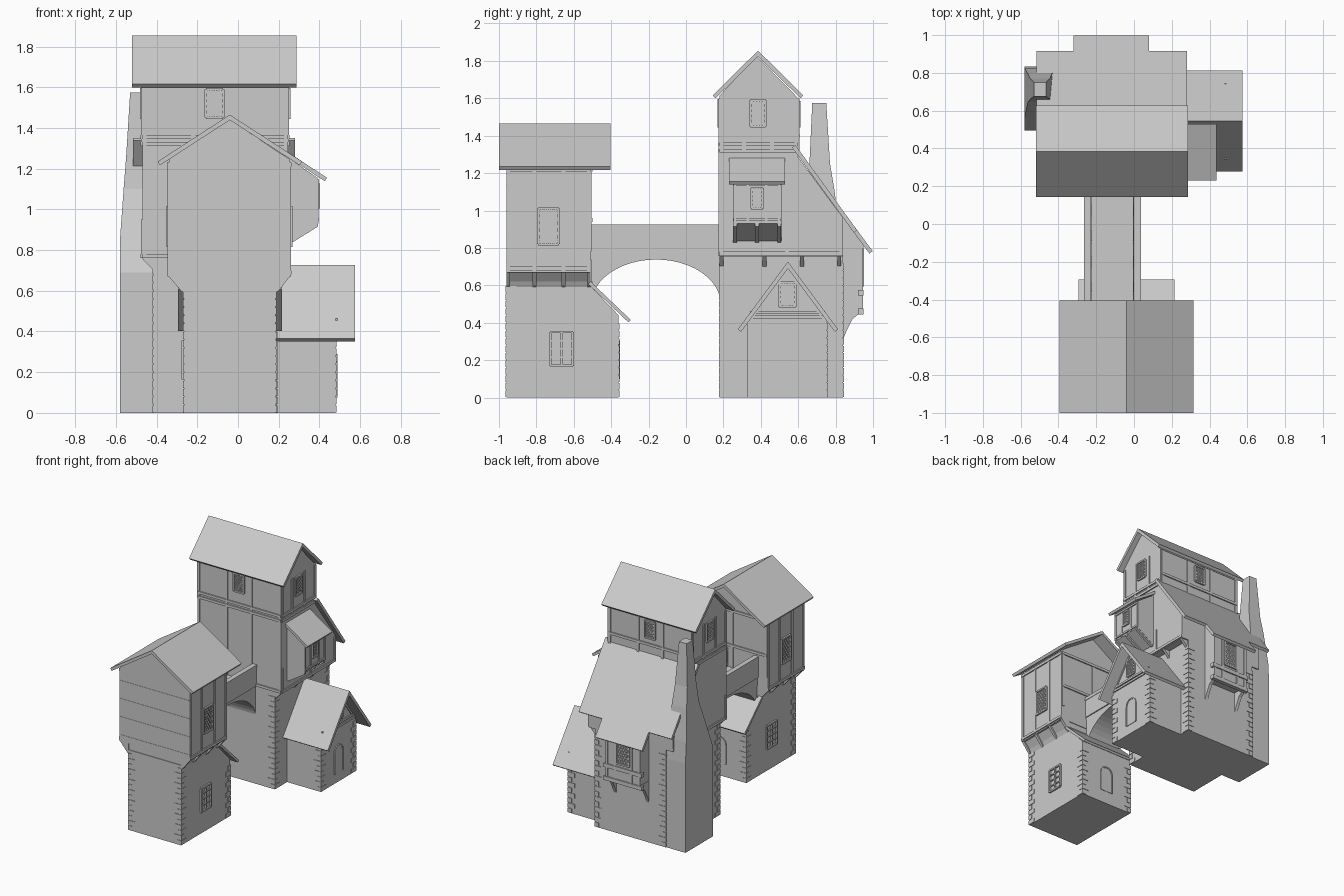
import bpy, bmesh, math
from mathutils import Vector

if "Cube" in bpy.data.objects:
    bpy.data.objects.remove(bpy.data.objects["Cube"], do_unlink=True)

grey = bpy.data.materials.new("plain grey")
grey.use_nodes = True
grey.diffuse_color = (0.6, 0.6, 0.6, 1)
grey.node_tree.nodes["Principled BSDF"].inputs["Base Color"].default_value = grey.diffuse_color


def finish(name, bm):
    bmesh.ops.recalc_face_normals(bm, faces=bm.faces)
    mesh = bpy.data.meshes.new(name)
    bm.to_mesh(mesh)
    bm.free()
    mesh.materials.append(grey)
    bpy.context.collection.objects.link(bpy.data.objects.new(name, mesh))


def loft(bm, rings):
    """Closed solid through rings of equal point count."""
    rows = [[bm.verts.new(p) for p in r] for r in rings]
    n = len(rows[0])
    for a, b in zip(rows, rows[1:]):
        for i in range(n):
            j = (i + 1) % n
            bm.faces.new((a[i], a[j], b[j], b[i]))
    bm.faces.new(rows[0][::-1])
    bm.faces.new(rows[-1])


def extrude(bm, axis, profile, lo, hi):
    """Profile of (other axis, z) swept along x or y."""
    put = (lambda s, p: (s, p[0], p[1])) if axis == "x" else (lambda s, p: (p[0], s, p[1]))
    loft(bm, [[put(s, p) for p in profile] for s in (lo, hi)])


def prism(name, axis, profile, lo, hi):
    bm = bmesh.new()
    extrude(bm, axis, profile, lo, hi)
    finish(name, bm)


def add_box(bm, x0, x1, y0, y1, z0, z1):
    extrude(bm, "x", [(y0, z0), (y1, z0), (y1, z1), (y0, z1)], x0, x1)


def slab(name, axis, top, eave, lo, hi, t=0.022):
    """Sloped roof sheet hanging below the line from top to eave."""
    a, b = Vector(top), Vector(eave)
    d = (b - a).normalized()
    n = Vector((-d.y, d.x))
    if n.y > 0:
        n = -n
    prism(name, axis, [a, b, b + n * t, a + n * t], lo, hi)


def gable_roof(name, axis, ridge, half, drop, lo, hi, t=0.022):
    c, z = ridge
    k = t / math.hypot(half, drop)
    e, f = half - k * drop, z - drop - k * half
    inner = z - t * math.hypot(half, drop) / half
    prism(name, axis, [(c - half, z - drop), (c, z), (c + half, z - drop),
                       (c + e, f), (c, inner), (c - e, f)], lo, hi)


# A wall is (axis, direction, position); u runs along it, v is height
def strip(bm, wall, p, q, w=0.02, d=0.006):
    axis, sign, pos = wall
    p, q = Vector(p), Vector(q)
    t = (q - p).normalized()
    s = Vector((-t.y, t.x)) * w / 2
    extrude_to = sorted((pos - sign * 0.002, pos + sign * d))
    extrude(bm, axis, [p - s, q - s, q + s, p + s], *extrude_to)


def frame(name, wall, posts, rails, lo, hi, w=0.02, braces=()):
    bm = bmesh.new()
    for u in posts:
        strip(bm, wall, (u, lo), (u, hi), w)
    for z in rails:
        strip(bm, wall, (posts[0] - w / 2, z), (posts[-1] + w / 2, z), w, 0.009)
    for p, q in braces:
        strip(bm, wall, p, q, w)
    finish(name, bm)


def window(name, wall, u, z0, w, h, lattice=True):
    bm = bmesh.new()
    at = lambda a, b: (u + (a - 0.5) * w, z0 + b * h)
    for a in (0, 1):
        strip(bm, wall, at(a, 0), at(a, 1), 0.012, 0.012)
        strip(bm, wall, at(0, a), at(1, a), 0.012, 0.012)
    if lattice:
        n = 5
        for i in range(1, 2 * n):
            c = i / n
            a, b = max(0, c - 1), min(1, c)
            strip(bm, wall, at(a, b), at(b, a), 0.004, 0.006)
            strip(bm, wall, at(1 - a, b), at(1 - b, a), 0.004, 0.005)
    else:
        strip(bm, wall, at(0.5, 0), at(0.5, 1), 0.014, 0.01)
        for i in range(1, 4):
            strip(bm, wall, at(0, i / 4), at(1, i / 4), 0.008, 0.008)
    finish(name, bm)


def arch(name, wall, u, z0, w, h):
    """Round-topped opening with a thin surround and a panel."""
    bm = bmesh.new()
    r = w / 2
    pts = [(u - r, z0)] + [(u - r * math.cos(a * math.pi / 10), z0 + h - r + r * math.sin(a * math.pi / 10))
                           for a in range(11)] + [(u + r, z0)]
    for p, q in zip(pts, pts[1:]):
        strip(bm, wall, p, q, 0.01, 0.008)
    extrude(bm, wall[0], pts, *sorted((wall[2] - 0.002, wall[2] + wall[1] * 0.003)))
    finish(name, bm)


def quoins(name, corners, top):
    bm = bmesh.new()
    for x, y, sx, sy in corners:
        for i in range(int(top / 0.04)):
            a, b = (0.055, 0.03) if i % 2 else (0.03, 0.055)
            xs = sorted((x + sx * 0.004, x - sx * a))
            ys = sorted((y + sy * 0.004, y - sy * b))
            add_box(bm, *xs, *ys, i * 0.04 + 0.003, i * 0.04 + 0.037)
    finish(name, bm)


def block(name, *dims):
    bm = bmesh.new()
    add_box(bm, *dims)
    finish(name, bm)


def brackets(name, axis, profile, places, w=0.02):
    bm = bmesh.new()
    for c in places:
        extrude(bm, axis, profile, c - w / 2, c + w / 2)
    finish(name, bm)


# Small front tower
prism("front_tower_stone", "x", [(-.96, 0), (-.36, 0), (-.36, .44), (-.5, .585), (-.5, .62), (-.96, .62)], -.265, .185)
slab("front_tower_lean_to_roof", "x", (-.51, .62), (-.295, .415), -.295, .215, 0.018)
quoins("front_tower_quoins", [(.185, -.96, 1, -1), (-.265, -.96, -1, -1)], .6)
quoins("lean_to_quoins", [(.185, -.36, 1, 1), (-.265, -.36, -1, 1)], .42)
prism("front_tower_jetty", "y", [(-.265, .59), (.185, .59), (.2, .62), (.245, .675), (-.325, .675), (-.28, .62)], -.955, -.515)
prism("front_tower_timber_storey", "y", [(-.34, .67), (.255, .67), (.255, 1.245), (-.04, 1.44), (-.34, 1.245)], -.96, -.51)
gable_roof("front_tower_roof", "y", (-.04, 1.465), .355, .23, -1, -.405)
for side, sign, x, base in (("left", 1, .255, .185), ("right", -1, -.34, -.265)):
    wall = ("x", sign, x)
    frame("front_tower_frame_" + side, wall, (-.95, -.81, -.655, -.52), (.69, 1.22), .67, 1.23)
    window("front_tower_upper_window_" + side, wall, -.735, .82, .11, .19)
    window("front_tower_lower_window_" + side, ("x", sign, base), -.665, .17, .12, .18, False)
    brackets("front_tower_brackets_" + side, "y", [(base, .59), (base + sign * .015, .6), (x, .67), (base, .67)],
             (-.95, -.81, -.655, -.52))
frame("front_tower_back_frame", ("y", 1, -.51), (-.33, -.04, .245), (.95, 1.22), .78, 1.23)
bm = bmesh.new()
for z in (.72, .86, 1.0, 1.14):
    strip(bm, ("y", -1, -.96), (-.34, z), (.255, z), .003, .002)
finish("front_tower_planks", bm)
arch("lean_to_window", ("y", 1, -.36), -.04, .1, .1, .2)

# Bridge with arched underside and parapets
curve = [(-.16 + .345 * math.cos(i * math.pi / 24), .5 + .238 * math.sin(i * math.pi / 24)) for i in range(25)]
prism("bridge_arch", "x", [(-.51, .78), (.19, .78)] + curve, -.255, .025)
for side, x, sign in (("left", .017, -1), ("right", -.247, 1)):
    block("bridge_parapet_" + side, x - .016, x + .016, -.51, .185, .76, .905)
    block("bridge_handrail_" + side, x - .019, x + .019, -.51, .185, .9, .925)
    ys = [-.5 + i * .135 for i in range(6)]
    zig = [((a, .79), ((a + b) / 2, .89)) for a, b in zip(ys, ys[1:])]
    zig += [((b, .79), ((a + b) / 2, .89)) for a, b in zip(ys, ys[1:])]
    frame("bridge_braces_" + side, ("x", sign, x + sign * .016), ys, (), .78, .9, .012, zig)

# Main tower
block("main_tower_stone", -.415, .19, .18, .84, 0, .76)
quoins("main_tower_quoins", [(.19, .18, 1, -1), (-.415, .18, -1, -1), (.19, .84, 1, 1), (-.415, .84, -1, 1)], .74)
prism("main_tower_timber_storeys", "x", [(.18, .755), (.84, .755), (.84, .96), (.6, 1.285), (.6, 1.6),
                                         (.38, 1.825), (.18, 1.615)], -.47, .245)
gable_roof("main_tower_roof", "x", (.385, 1.855), .243, .24, -.52, .287)
slab("rear_slope_roof", "x", (.585, 1.35), (.915, .895), -.515, .28)
slab("rear_bay_roof", "x", (.9, .916), (.998, .783), -.32, .08)
frame("main_tower_front_frame", ("y", -1, .18), (-.46, -.22, -.01, .235), (.77, 1.32, 1.355), .76, 1.6)
for side, sign, x in (("left", 1, .245), ("right", -1, -.47)):
    wall = ("x", sign, x)
    frame("main_tower_upper_frame_" + side, wall, (.19, .31, .46, .59), (1.32, 1.355), 1.33, 1.6)
    frame("main_tower_lower_frame_" + side, wall, (.19, .54, .83), (.77,), .76, .95)
    window("main_tower_window_" + side, wall, .385, 1.45, .08, .14)
    bm = bmesh.new()
    for y in (.19, .42, .62, .82):
        extrude(bm, "y", [(.19 if sign > 0 else -.415, .7), (x, .757), (.19 if sign > 0 else -.415, .757)], y - .01, y + .01)
    finish("main_tower_jetty_brackets_" + side, bm)
frame("main_tower_back_frame", ("y", 1, .6), (-.46, -.22, -.01, .235), (1.4,), 1.29, 1.6)
window("main_tower_front_window", ("y", -1, .18), -.115, 1.45, .085, .14)
window("main_tower_back_window", ("y", 1, .6), -.115, 1.45, .085, .13)

# Rear bay under the long roof
prism("rear_bay", "x", [(.83, .47), (.94, .47), (.94, .83), (.83, .98)], -.27, .03)
for i, z in enumerate((.445, .545)):
    block(f"rear_bay_rail_{i + 1}", -.285, .045, .92, .95, z, z + .03)
brackets("rear_bay_brackets", "x", [(.84, .31), (.86, .36), (.89, .42), (.94, .46), (.94, .48), (.84, .48)], (-.26, .02), .025)
frame("rear_bay_frame", ("y", 1, .94), (-.26, -.19, -.05, .02), (.81,), .47, .82)
window("rear_bay_window", ("y", 1, .94), -.12, .6, .11, .19)

# Side oriel
prism("oriel", "y", [(.23, .83), (.25, .84), (.39, .93), (.39, 1.155), (.23, 1.265)], .25, .51)
slab("oriel_roof", "y", (.24, 1.285), (.437, 1.155), .23, .53, 0.02)
brackets("oriel_brackets", "y", [(.24, .83), (.255, .83), (.392, .915), (.392, .94), (.24, .94)], (.262, .38, .498))
frame("oriel_frame", ("x", 1, .39), (.26, .33, .43, .5), (.95, 1.14), .93, 1.15, .014)
window("oriel_window", ("x", 1, .39), .38, 1.01, .06, .11)

# Side porch building
prism("porch_walls", "x", [(.33, 0), (.755, 0), (.755, .41), (.543, .695), (.33, .41)], .15, .48)
gable_roof("porch_roof", "x", (.545, .727), .268, .362, .18, .575)
quoins("porch_quoins", [(.48, .33, 1, -1), (.48, .755, 1, 1)], .4)
porch = ("x", 1, .48)
frame("porch_gable_frame", porch, (.35, .735), (.43, .455), .42, .44, .016,
      [((.36, .44), (.543, .685)), ((.725, .44), (.543, .685))])
window("porch_gable_window", porch, .543, .485, .085, .13)
arch("porch_door", porch, .543, .075, .1, .21)

# Chimney tapering from a broad base
bm = bmesh.new()
loft(bm, [[(x0, y0, z), (x1, y0, z), (x1, y1, z), (x0, y1, z)] for x0, x1, y0, y1, z in (
    (-.58, -.41, .495, .835, 0), (-.58, -.41, .495, .835, .69), (-.58, -.42, .56, .825, .85),
    (-.562, -.435, .645, .795, 1.1), (-.55, -.445, .66, .77, 1.25), (-.53, -.465, .675, .75, 1.575))])
finish("chimney", bm)
